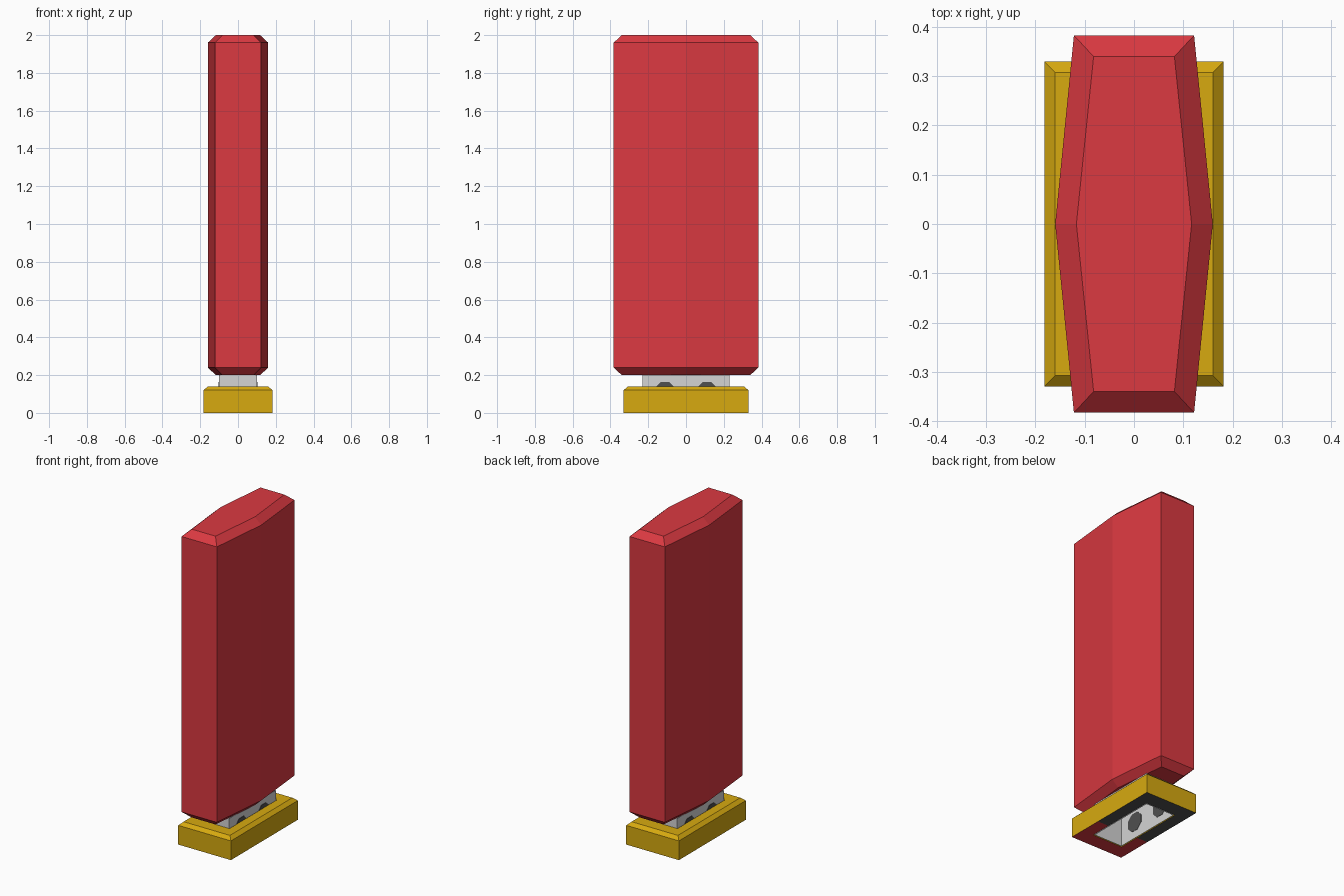
import bpy, bmesh, math

if "Cube" in bpy.data.objects:
    bpy.data.objects.remove(bpy.data.objects["Cube"])

def material(name, rgb):
    m = bpy.data.materials.new(name)
    m.diffuse_color = (*rgb, 1)
    m.use_nodes = True
    m.node_tree.nodes["Principled BSDF"].inputs["Base Color"].default_value = m.diffuse_color
    return m

RED = material("red", (0.71, 0.041, 0.053))
YELLOW = material("yellow", (0.68, 0.40, 0.005))
GREY = material("light grey", (0.66, 0.66, 0.66))
DARK = material("dark grey", (0.08, 0.08, 0.08))

def rect(x, y, z):
    return [(-x, -y, z), (x, -y, z), (x, y, z), (-x, y, z)]

def hexagon(x_end, x_mid, y, z):
    return [(-x_end, -y, z), (x_end, -y, z), (x_mid, 0, z),
            (x_end, y, z), (-x_end, y, z), (-x_mid, 0, z)]

def loft(name, rings, mats, caps=False, loop=False):
    """Skin matching rings from bottom to top."""
    bm = bmesh.new()
    rows = [[bm.verts.new(p) for p in r] for r in rings]
    n = len(rows[0])
    pairs = list(zip(rows, rows[1:])) + ([(rows[-1], rows[0])] if loop else [])
    for a, b in pairs:
        for i in range(n):
            j = (i + 1) % n
            bm.faces.new((a[i], a[j], b[j], b[i]))
    if caps:
        bm.faces.new(rows[0][::-1])
        bm.faces.new(rows[-1])
    me = bpy.data.meshes.new(name)
    for m in mats:
        me.materials.append(m)
    ob = bpy.data.objects.new(name, me)
    bpy.context.collection.objects.link(ob)
    bm.normal_update()
    return bm, ob

def finish(bm, ob):
    bm.to_mesh(ob.data)
    bm.free()

# Tall body: six-sided prism with bevelled ends
finish(*loft("sign_body", [
    hexagon(0.082, 0.117, 0.34, 0.20), hexagon(0.122, 0.16, 0.383, 0.24),
    hexagon(0.122, 0.16, 0.383, 1.96), hexagon(0.082, 0.117, 0.34, 2.0)],
    [RED], caps=True))

# Base: bevelled frame around the neck, underside in two colours
bm, ob = loft("base", [
    rect(0.182, 0.33, 0), rect(0.182, 0.33, 0.12), rect(0.16, 0.308, 0.14),
    rect(0.105, 0.235, 0.14), rect(0.105, 0.235, 0)],
    [YELLOW, DARK, RED], loop=True)
bmesh.ops.bisect_plane(bm, geom=bm.verts[:] + bm.edges[:] + bm.faces[:],
                       plane_co=(0, -0.1, 0), plane_no=(0, 1, 0))
bm.normal_update()
for f in bm.faces:
    if f.normal.z < -0.9:
        f.material_index = 1 if f.calc_center_median().y > -0.1 else 2
finish(bm, ob)

# Neck: thin hollow tube, open below
finish(*loft("neck", [
    rect(0.098, 0.228, 0.0), rect(0.1, 0.23, 0.0),
    rect(0.1, 0.23, 0.2), rect(0.098, 0.228, 0.2)][::-1],
    [GREY], loop=True))
neck = bpy.data.objects["neck"].data
neck.flip_normals()

# Dark round bolts through the neck's long walls
for side in (-1, 1):
    for y in (-0.11, 0.11):
        def octagon(x):
            return [(x, y + 0.062 * math.cos(a), 0.105 + 0.062 * math.sin(a))
                    for a in (math.pi / 8 + k * math.pi / 4 for k in range(8))]
        finish(*loft("bolt", [octagon(side * 0.099 - 0.003),
                              octagon(side * 0.099 + 0.003)], [DARK], caps=True))
